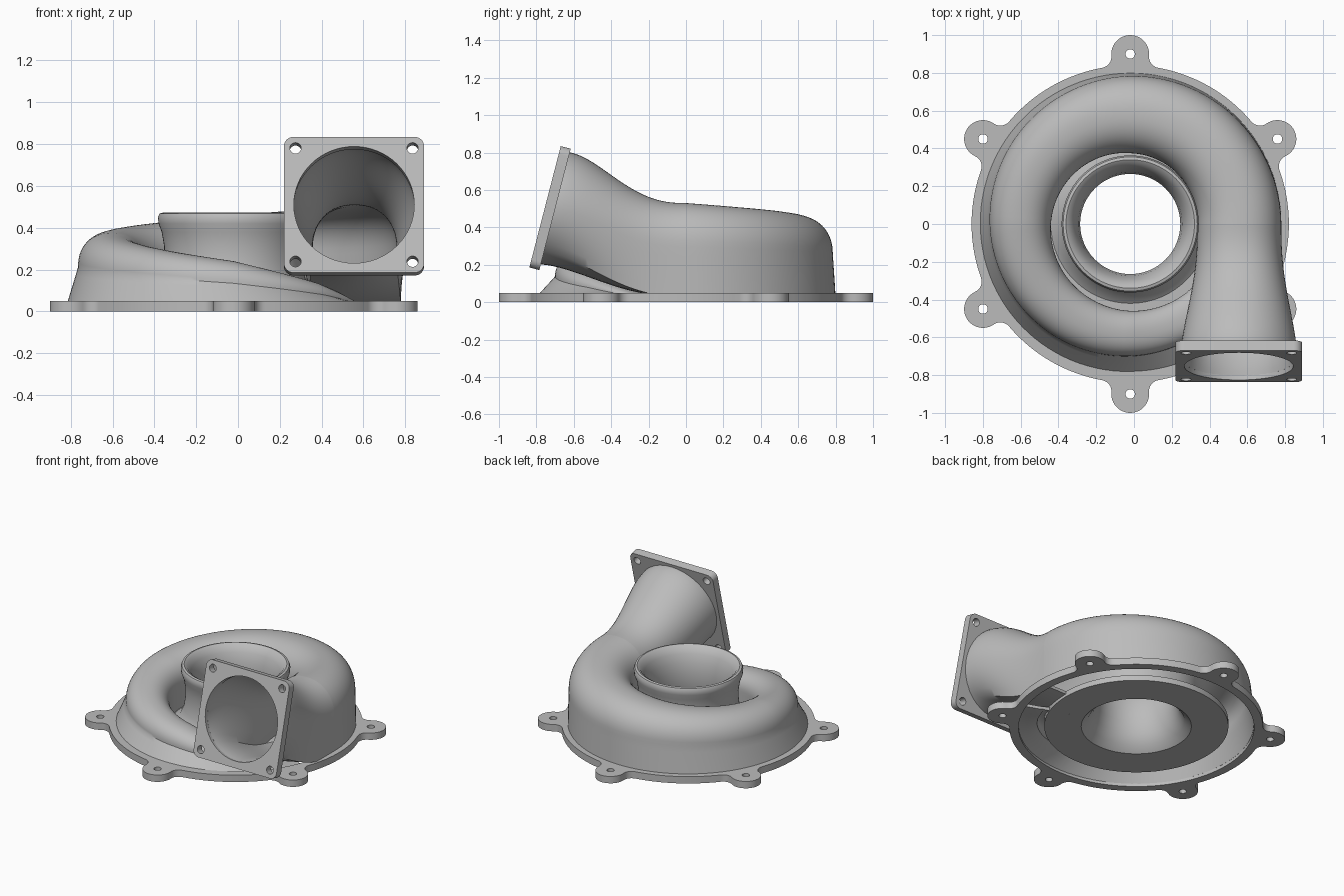
import bpy
import bmesh
from math import sin, cos, pi, radians, asin, atan2
from mathutils import Matrix, Vector

if "Cube" in bpy.data.objects:
    bpy.data.objects.remove(bpy.data.objects["Cube"])

CX = -0.02          # axis of the housing
FLOOR = 0.03
WALL = 0.022

metal = bpy.data.materials.new("cast grey metal")
metal.use_nodes = True
GREY = (0.5, 0.5, 0.5, 1)
metal.diffuse_color = GREY
metal.node_tree.nodes["Principled BSDF"].inputs["Base Color"].default_value = GREY


def finish(obj, angle=35):
    """Give the object its material and edge-aware smooth shading."""
    obj.data.materials.clear()
    obj.data.materials.append(metal)
    bpy.ops.object.select_all(action='DESELECT')
    obj.select_set(True)
    bpy.context.view_layer.objects.active = obj
    for mod in list(obj.modifiers):
        bpy.ops.object.modifier_apply(modifier=mod.name)
    bpy.ops.object.shade_smooth_by_angle(angle=radians(angle))
    return obj


def loft(name, rows, close_rows=False, close_cols=False, thickness=0):
    """Skin a grid of points."""
    bm = bmesh.new()
    grid = [[bm.verts.new(p) for p in row] for row in rows]
    n, m = len(grid), len(grid[0])
    for i in range(n if close_rows else n - 1):
        for j in range(m if close_cols else m - 1):
            a, b = grid[i], grid[(i + 1) % n]
            k = (j + 1) % m
            bm.faces.new((a[j], a[k], b[k], b[j]))
    if close_rows and close_cols:
        bmesh.ops.recalc_face_normals(bm, faces=bm.faces)
    mesh = bpy.data.meshes.new(name)
    bm.to_mesh(mesh)
    bm.free()
    obj = bpy.data.objects.new(name, mesh)
    bpy.context.collection.objects.link(obj)
    if thickness:
        obj.modifiers.new("wall", 'SOLIDIFY').thickness = thickness
    return finish(obj)


def plate(name, outlines, thickness, matrix):
    """Extruded flat plate; inner outlines become holes."""
    curve = bpy.data.curves.new(name + " outline", 'CURVE')
    curve.dimensions = '2D'
    curve.fill_mode = 'BOTH'
    curve.extrude = thickness / 2
    for pts in outlines:
        spline = curve.splines.new('POLY')
        spline.points.add(len(pts) - 1)
        for p, (x, y) in zip(spline.points, pts):
            p.co = (x, y, 0, 1)
        spline.use_cyclic_u = True
    temp = bpy.data.objects.new(name + " outline", curve)
    bpy.context.collection.objects.link(temp)
    mesh = bpy.data.meshes.new_from_object(
        temp.evaluated_get(bpy.context.evaluated_depsgraph_get()))
    bpy.data.objects.remove(temp)
    bm = bmesh.new()
    bm.from_mesh(mesh)
    bmesh.ops.remove_doubles(bm, verts=bm.verts, dist=0.0001)
    bmesh.ops.recalc_face_normals(bm, faces=bm.faces)
    bm.transform(matrix)
    bm.to_mesh(mesh)
    bm.free()
    obj = bpy.data.objects.new(name, mesh)
    bpy.context.collection.objects.link(obj)
    return finish(obj)


def arc(cx, cy, r, start, end, n):
    return [(cx + r * cos(start + (end - start) * i / n),
             cy + r * sin(start + (end - start) * i / n)) for i in range(n + 1)]


def circle(cx, cy, r, n=32):
    return arc(cx, cy, r, 0, 2 * pi, n)[:-1]


# Base flange: ring with six filleted bolt lugs
R, LUG_AT, LUG_R, FILLET = 0.84, 0.9, 0.1, 0.06
phi = 2 * asin((LUG_R + FILLET) / 2 / LUG_AT)
fx, fy = LUG_AT * cos(phi), LUG_AT * sin(phi)
lug_angle = atan2(fy, fx - LUG_AT)
half = arc(LUG_AT, 0, LUG_R, 0, lug_angle, 12)
half += arc(fx, fy, FILLET, lug_angle - pi, phi - pi, 8)[1:] if lug_angle - pi > phi - pi \
    else arc(fx, fy, FILLET, lug_angle + pi, phi + pi, 8)[1:]
half += arc(0, 0, R, phi, pi / 6, 8)[1:]
sector = [(x, -y) for x, y in reversed(half)] + half[1:-1]
outline, lug_holes = [], []
for k in range(6):
    t = pi / 6 + k * pi / 3
    outline += [(x * cos(t) - y * sin(t), x * sin(t) + y * cos(t)) for x, y in sector]
    lug_holes.append(circle(LUG_AT * cos(t), LUG_AT * sin(t), 0.025, 20))
plate("base_flange", [outline, circle(0, 0, 0.78, 96)] + lug_holes, 0.05,
      Matrix.Translation((CX, 0, 0.025)))

# Inlet neck with rolled lip, flared bore and diffuser disc
inlet_profile = [
    (0.61, 0.05), (0.42, 0.05), (0.37, 0.09), (0.342, 0.16), (0.332, 0.24),
    (0.333, 0.31), (0.345, 0.38), (0.36, 0.42), (0.363, 0.45), (0.355, 0.468),
    (0.34, 0.472), (0.32, 0.46), (0.295, 0.42), (0.275, 0.36), (0.265, 0.29),
    (0.267, 0.2), (0.285, 0.12), (0.32, 0.05), (0.365, 0.01), (0.61, 0.01)]
loft("inlet_neck", [[(CX + r * cos(2 * pi * i / 96), r * sin(2 * pi * i / 96), z)
                     for r, z in inlet_profile] for i in range(96)], True, True)

# Scroll: section grows clockwise; keys are (turn, crest height, outer r, inner r)
KEYS = [(-70, 0.035, 0.66, 0.47), (-40, 0.14, 0.68, 0.47), (0, 0.24, 0.70, 0.46),
        (90, 0.375, 0.745, 0.42), (180, 0.46, 0.785, 0.375), (270, 0.53, 0.80, 0.355)]


def section_size(turn):
    for a, b in zip(KEYS, KEYS[1:]):
        if turn <= b[0]:
            f = (turn - a[0]) / (b[0] - a[0])
            return [u + (v - u) * f for u, v in zip(a[1:], b[1:])]


def section(turn):
    """Open profile from outer foot over the crest to inner foot: (angle, r, z)."""
    crest, outer, inner = section_size(turn)
    shoulder = max(FLOOR, 0.56 * crest)
    mid, w = (outer + inner) / 2, (outer - inner) / 2
    pts = []
    for i in range(5):
        f = i / 5
        pts.append((-50 + 50 * f, 0.80 + (outer - 0.80) * f, FLOOR + (shoulder - FLOOR) * f))
    for i in range(29):
        t = pi * i / 28
        c = cos(t)
        px = abs(c) ** 0.9 * (1 if c > 0 else -1)
        pz = max(sin(t), 0) ** 0.9
        pts.append((180 * i / 28, mid + w * px, shoulder + (crest - shoulder) * pz))
    for i in range(1, 6):
        f = i / 5
        pts.append((180 + 50 * f, inner, shoulder + (FLOOR - shoulder) * f))
    return pts


rows = []
for i in range(103):
    turn = -70 + 340 * i / 102
    t = radians(-90 - turn)
    rows.append([(CX + r * cos(t), r * sin(t), z) for _, r, z in section(turn)])
loft("scroll_shell", rows, thickness=WALL)

# Outlet pipe: last scroll section, closed underneath, blending into a tilted circle
TILT = radians(75.5)
OUT = Vector((0.555, -0.727, 0.503))
start = section(270)
foot_in, foot_out = start[-1][1], start[0][1]
start += [(230 + 80 * i / 10, foot_in + (foot_out - foot_in) * i / 10, FLOOR)
          for i in range(1, 10)]
rows = []
for i in range(33):
    s = i / 32
    e = s ** 1.3
    w = e * e * (3 - 2 * e)
    row = []
    for ang, r, z in start:
        a = radians(ang)
        up = 0.31 * sin(a)
        end = OUT + Vector((0.31 * cos(a), up * cos(TILT), up * sin(TILT)))
        x = CX + r
        row.append((x + (end.x - x) * w, end.y * s, z + (end.z - z) * w))
    rows.append(row)
loft("outlet_pipe", rows, close_cols=True, thickness=WALL)

# Square outlet flange with rounded corners and four bolt holes
H, C = 0.335, 0.045
square, bolt_holes = [], []
for k in range(4):
    t = pi / 4 + k * pi / 2
    sx, sy = (1 if cos(t) > 0 else -1), (1 if sin(t) > 0 else -1)
    square += arc(sx * (H - C), sy * (H - C), C, k * pi / 2, (k + 1) * pi / 2, 8)
    bolt_holes.append(circle(sx * 0.28, sy * 0.28, 0.027, 20))
plate("outlet_flange", [square, circle(0, 0, 0.288, 64)] + bolt_holes, 0.055,
      Matrix.Translation(OUT) @ Matrix.Rotation(TILT, 4, 'X'))
